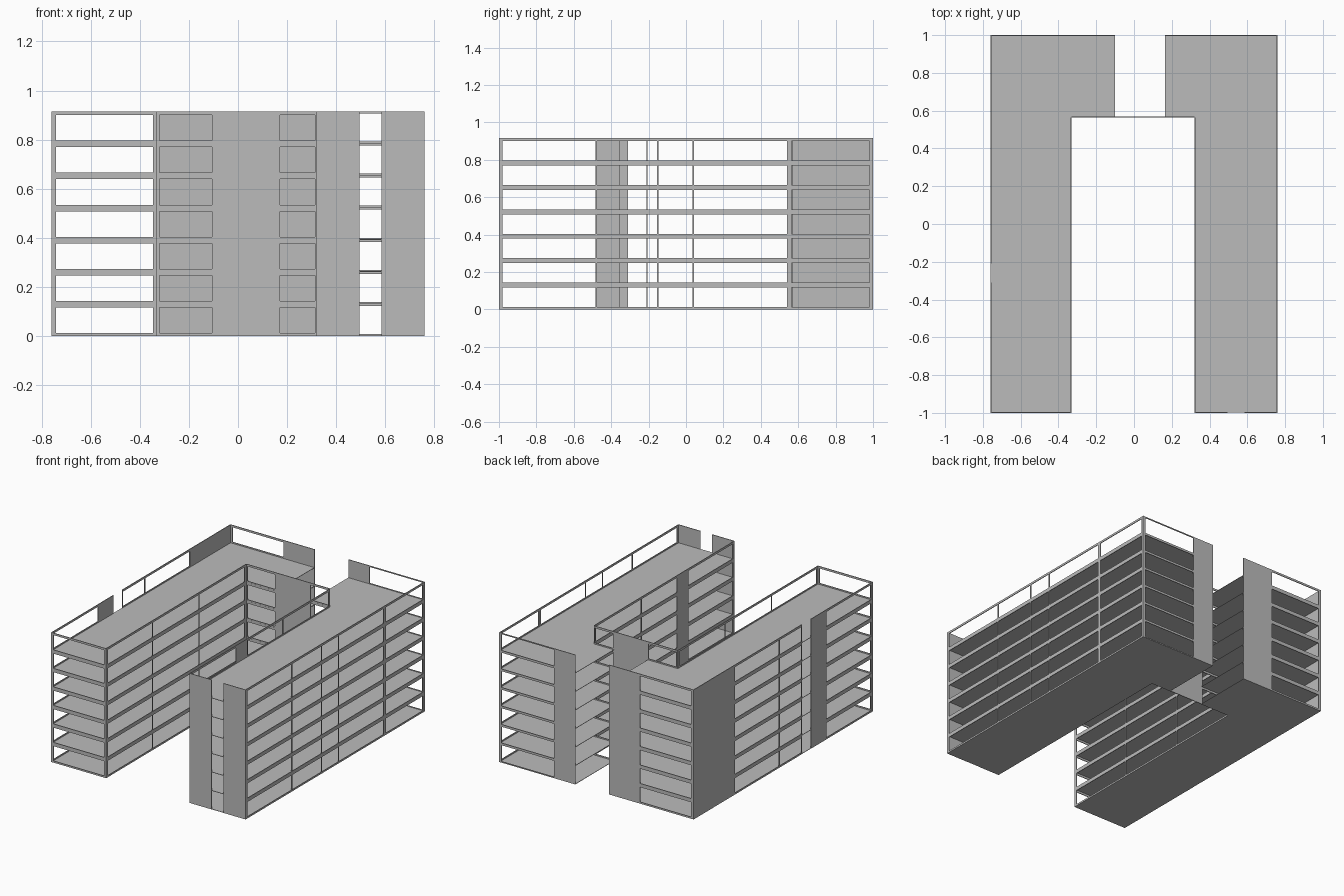
import bpy
import bmesh

STOREYS = 7
HEIGHT = 0.915
STEP = HEIGHT / STOREYS
SHEET = 0.005      # thickness of walls and frames
SLAB = 0.003       # thickness of floors

default_cube = bpy.data.objects.get("Cube")
if default_cube:
    bpy.data.objects.remove(default_cube, do_unlink=True)

grey = bpy.data.materials.new("concrete_grey")
grey.use_nodes = True
colour = (0.5, 0.5, 0.5, 1)
grey.diffuse_color = colour
grey.node_tree.nodes["Principled BSDF"].inputs["Base Color"].default_value = colour


def finish(name, bm):
    mesh = bpy.data.meshes.new(name)
    bmesh.ops.recalc_face_normals(bm, faces=bm.faces)
    bm.to_mesh(mesh)
    bm.free()
    mesh.materials.append(grey)
    obj = bpy.data.objects.new(name, mesh)
    bpy.context.collection.objects.link(obj)


def add_box(bm, low, high):
    verts = bmesh.ops.create_cube(bm, size=1)["verts"]
    for v in verts:
        for i in range(3):
            v.co[i] = high[i] if v.co[i] > 0 else low[i]


def make_wall(name, axis, place, inward, frames=(), panels=(), top=0.0145, bottom=0.012):
    """A flat facade along 'axis'; frames are (start, end, start post, end post)."""
    bm = bmesh.new()
    near, far = sorted((place, place + inward * SHEET))

    def piece(a, b, z0, z1):
        if axis == "x":
            add_box(bm, (a, near, z0), (b, far, z1))
        else:
            add_box(bm, (near, a, z0), (far, b, z1))

    for a, b in panels:
        piece(a, b, 0, HEIGHT)
    for a, b, post_a, post_b in frames:
        piece(a, a + post_a, 0, HEIGHT)
        piece(b - post_b, b, 0, HEIGHT)
        for level in range(STOREYS + 1):
            z = level * STEP
            piece(a + post_a, b - post_b, max(0, z - top), min(HEIGHT, z + bottom))
    finish(name, bm)


# Floors: two separate L-shaped slabs on every storey, mirrored in plan
def make_floors(name, outer, inner, notch):
    bm = bmesh.new()
    outline = [(outer, -1), (inner, -1), (inner, 0.565), (notch, 0.565), (notch, 1), (outer, 1)]
    for level in range(STOREYS):
        z = level * STEP
        base = bm.faces.new([bm.verts.new((x, y * 0.999, z)) for x, y in outline])
        moved = bmesh.ops.extrude_face_region(bm, geom=[base], use_keep_orig=True)["geom"]
        for v in moved:
            if isinstance(v, bmesh.types.BMVert):
                v.co.z += SLAB
    finish(name, bm)


make_floors("right_wing_floors", -0.759, -0.331, -0.1)
make_floors("left_wing_floors", 0.759, 0.321, 0.165)

THIN = 0.004
WIDE = 0.02

# Outer long walls
make_wall("left_outer_wall", "y", 0.76, -1,
          frames=[(-1, -0.48, WIDE, THIN), (-0.48, -0.15, THIN, THIN), (-0.15, 0.04, THIN, THIN),
                  (0.04, 0.56, THIN, WIDE), (0.56, 1, THIN, WIDE)])
make_wall("right_outer_wall", "y", -0.76, 1,
          frames=[(-1, -0.48, WIDE, THIN), (-0.21, 0.04, THIN, THIN), (0.04, 0.56, THIN, WIDE)],
          panels=[(-0.48, -0.31), (0.56, 1)])

# Courtyard walls
make_wall("left_courtyard_wall", "y", 0.32, 1,
          frames=[(-1, -0.48, WIDE, THIN), (-0.36, 0.04, THIN, THIN), (0.04, 0.565, THIN, WIDE)],
          panels=[(-0.48, -0.36)])
make_wall("right_courtyard_wall", "y", -0.33, -1,
          frames=[(-1, -0.48, WIDE, THIN), (-0.48, 0.04, THIN, THIN), (0.04, 0.565, THIN, WIDE)])
make_wall("rear_courtyard_wall", "x", 0.565, 1,
          frames=[(-0.33, -0.1, 0.01, 0.006), (0.165, 0.32, 0.006, 0.006)],
          panels=[(-0.1, 0.165)])

# End walls of the wings and the rear facade
make_wall("right_wing_front", "x", -1, 1, frames=[(-0.76, -0.33, WIDE, 0.016)])
make_wall("left_wing_front", "x", -1, 1, panels=[(0.32, 0.495), (0.585, 0.76)])
make_wall("rear_right_wall", "x", 1, -1,
          frames=[(-0.76, -0.33, WIDE, 0.01)], panels=[(-0.33, -0.1)])
make_wall("rear_left_wall", "x", 1, -1, top=0.008, bottom=0.008,
          frames=[(0.32, 0.76, 0.01, WIDE)], panels=[(0.165, 0.32)])
